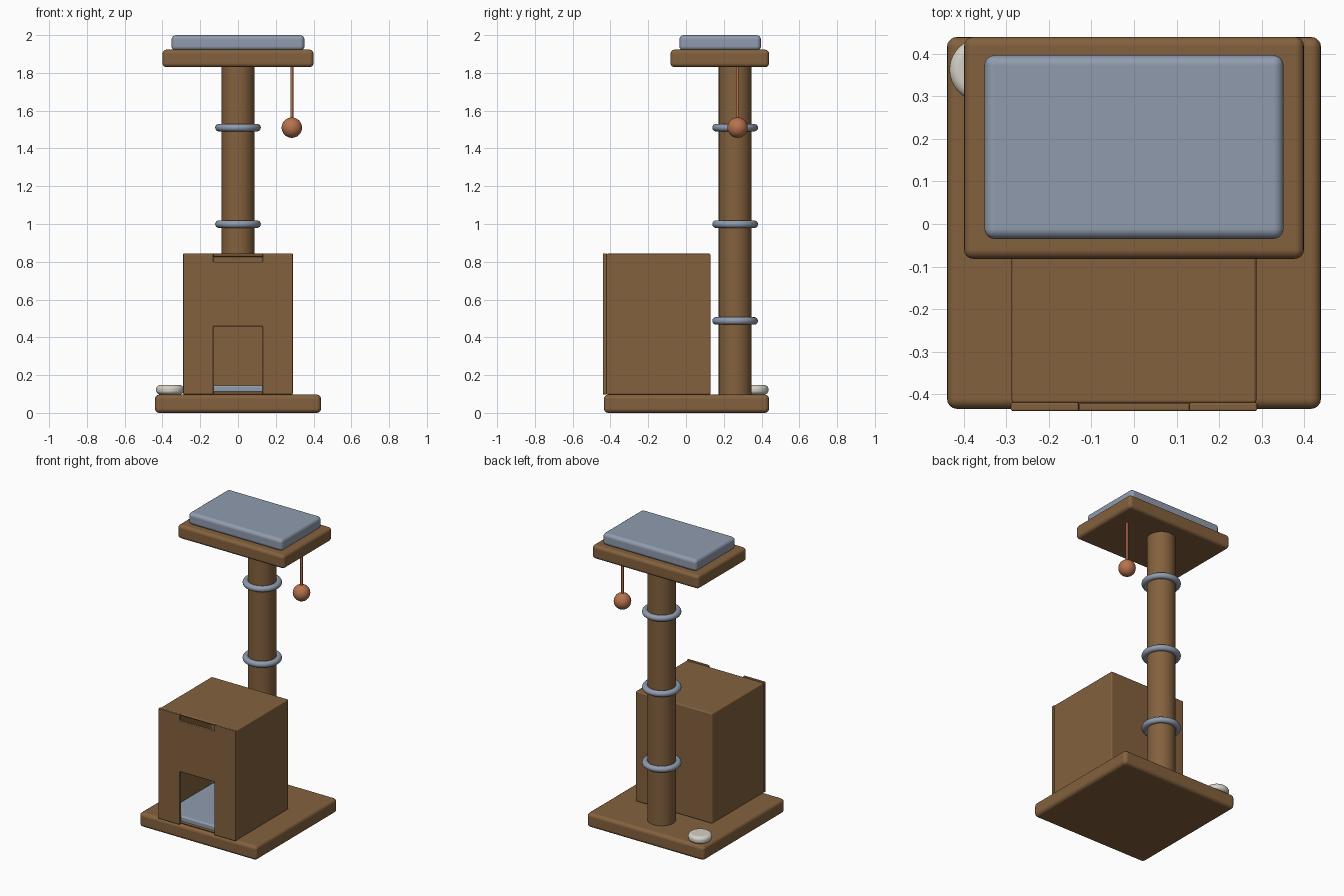
import bpy, bmesh, math

if "Cube" in bpy.data.objects:
    bpy.data.objects.remove(bpy.data.objects["Cube"])


def material(name, rgb):
    m = bpy.data.materials.new(name)
    m.diffuse_color = (*rgb, 1)
    m.use_nodes = True
    m.node_tree.nodes["Principled BSDF"].inputs["Base Color"].default_value = m.diffuse_color
    return m


BROWN = material("brown_carpet", (0.23, 0.12, 0.048))
BLUE = material("blue_fabric", (0.28, 0.33, 0.42))
ORANGE = material("orange_toy", (0.47, 0.17, 0.075))
CREAM = material("cream_ceramic", (0.66, 0.63, 0.56))


def finish(ob, name, mat, bevel=0, segments=4):
    ob.name = name
    ob.data.materials.append(mat)
    for p in ob.data.polygons:
        p.use_smooth = True
    if bevel:
        b = ob.modifiers.new("rounding", 'BEVEL')
        b.width = bevel
        b.segments = segments
        b.limit_method = 'ANGLE'
        b.harden_normals = True
    return ob


def from_bmesh(bm, name, mat, bevel=0, segments=4):
    bmesh.ops.recalc_face_normals(bm, faces=bm.faces)
    me = bpy.data.meshes.new(name)
    bm.to_mesh(me)
    bm.free()
    ob = bpy.data.objects.new(name, me)
    bpy.context.collection.objects.link(ob)
    return finish(ob, name, mat, bevel, segments)


def box_bmesh(x, y, z):
    bm = bmesh.new()
    bmesh.ops.create_cube(bm, size=1)
    for v in bm.verts:
        v.co = [lo + (c + 0.5) * (hi - lo) for c, (lo, hi) in zip(v.co, (x, y, z))]
    return bm


def box(name, x, y, z, mat, bevel):
    return from_bmesh(box_bmesh(x, y, z), name, mat, bevel)


def cylinder(name, x, y, z0, z1, r, mat, bevel=0, sides=48):
    bpy.ops.mesh.primitive_cylinder_add(vertices=sides, radius=r, depth=z1 - z0,
                                        location=(x, y, (z0 + z1) / 2))
    ob = bpy.context.object
    finish(ob, name, mat, bevel, 6)
    if not bevel:
        bpy.ops.object.shade_smooth_by_angle()
    return ob


# Base board, top platform and its cushion
box("base", (-0.44, 0.44), (-0.435, 0.44), (0, 0.097), BROWN, 0.024)
box("platform", (-0.4, 0.4), (-0.082, 0.44), (1.83, 1.923), BROWN, 0.022)
box("platform_cushion", (-0.352, 0.352), (-0.035, 0.397), (1.918, 2.0), BLUE, 0.024)

# House shell, hollow and open at the front
bm = box_bmesh((-0.288, 0.288), (-0.422, 0.13), (0.097, 0.843))
front = min(bm.faces, key=lambda f: f.calc_center_median().y)
bmesh.ops.inset_region(bm, faces=[front], thickness=0.022)
inner = bmesh.ops.extrude_face_region(bm, geom=[front])
for v in [g for g in inner["geom"] if isinstance(g, bmesh.types.BMVert)]:
    v.co.y = 0.108
if front.is_valid:
    bm.faces.remove(front)
from_bmesh(bm, "house_shell", BROWN, 0.008, 3)

# House front with doorway below and shallow notch above
half = [(0.13, 0.097), (0.29, 0.097), (0.29, 0.845), (0.13, 0.845), (0.13, 0.80)]
door = [(0.13, 0.457)]
outline = door + half + [(-x, z) for x, z in reversed(half)] + [(-0.13, 0.457)]
bm = bmesh.new()
face = bm.faces.new([bm.verts.new((x, -0.44, z)) for x, z in outline])
ext = bmesh.ops.extrude_face_region(bm, geom=[face])
for v in [g for g in ext["geom"] if isinstance(g, bmesh.types.BMVert)]:
    v.co.y = -0.42
from_bmesh(bm, "house_front", BROWN, 0.005, 3)

# Cushion inside the house
box("house_cushion", (-0.26, 0.26), (-0.415, 0.105), (0.097, 0.146), BLUE, 0.012)

# Post with three rings
cylinder("post", 0, 0.26, 0.09, 1.84, 0.087, BROWN)
for i, z in enumerate((0.487, 0.999, 1.51)):
    bpy.ops.mesh.primitive_torus_add(location=(0, 0.26, z), major_radius=0.101,
                                     minor_radius=0.02, major_segments=48, minor_segments=16)
    finish(bpy.context.object, f"post_ring_{i + 1}", BLUE)

# Hanging ball toy
cylinder("toy_string", 0.285, 0.273, 1.51, 1.835, 0.008, ORANGE, sides=12)
bpy.ops.mesh.primitive_uv_sphere_add(segments=32, ring_count=16, radius=0.054,
                                     location=(0.285, 0.273, 1.51))
finish(bpy.context.object, "toy_ball", ORANGE)

# Small dish on the back corner of the base
cylinder("dish", -0.36, 0.363, 0.097, 0.148, 0.074, CREAM, 0.023)
